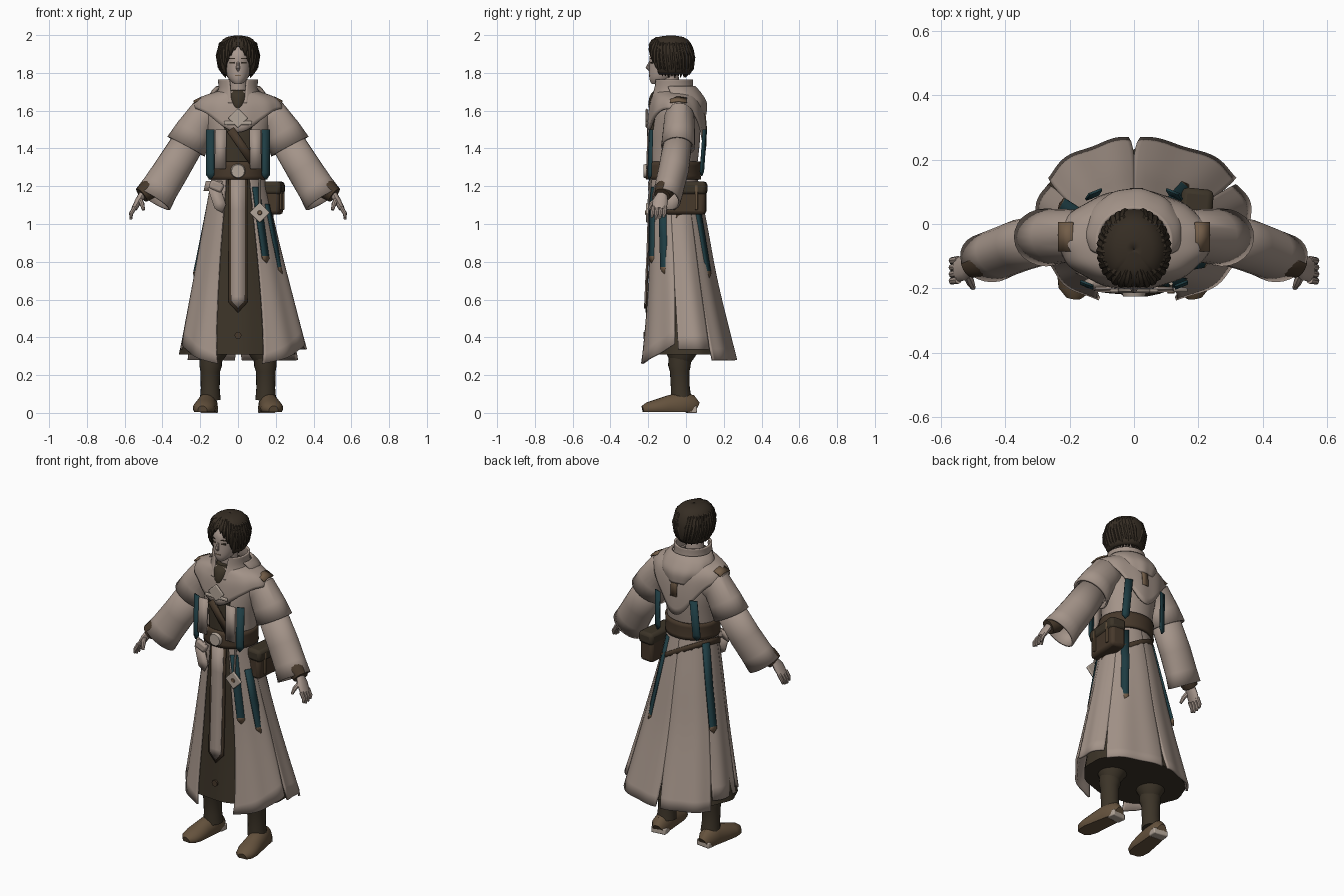
import bpy, bmesh, math
from mathutils import Vector as V, Matrix

if "Cube" in bpy.data.objects:
    bpy.data.objects.remove(bpy.data.objects["Cube"])

# Flat colours
COL = dict(cloth=(.37, .295, .25), skin=(.40, .32, .275), hair=(.036, .026, .017), dark=(.045, .034, .021),
           leather=(.062, .04, .024), boot=(.13, .085, .047), teal=(.013, .046, .056),
           patch=(.17, .11, .065), metal=(.45, .38, .32))
MAT = {}
for k_, c_ in COL.items():
    MAT[k_] = bpy.data.materials.new(k_)
    MAT[k_].diffuse_color = (*c_, 1)


def mk(name, verts, faces, mats, th=0.0, bevel=0.0, idx=None):
    me = bpy.data.meshes.new(name)
    me.from_pydata([tuple(v) for v in verts], [], faces)
    for m in mats.split():
        me.materials.append(MAT[m])
    for i in (idx or []):
        me.polygons[i].material_index = 1
    bm = bmesh.new()
    bm.from_mesh(me)
    bmesh.ops.remove_doubles(bm, verts=bm.verts, dist=1e-5)
    bmesh.ops.recalc_face_normals(bm, faces=bm.faces)
    bm.to_mesh(me)
    bm.free()
    o = bpy.data.objects.new(name, me)
    bpy.context.collection.objects.link(o)
    if th:
        s = o.modifiers.new("thickness", 'SOLIDIFY')
        s.thickness, s.offset = th, 0
    if bevel:
        b = o.modifiers.new("bevel", 'BEVEL')
        b.width, b.segments = bevel, 2
    return o


def at(lv, t):
    """Smooth interpolation through profile levels (z, half width, front y, back y)."""
    n = len(lv)
    f = t * (n - 1)
    i = max(0, min(int(f), n - 2))
    f -= i
    p = [lv[max(0, min(n - 1, i + j))] for j in (-1, 0, 1, 2)]
    return [b + .5 * f * (c - a + f * (2 * a - 5 * b + 4 * c - d + f * (3 * (b - c) + d - a)))
            for a, b, c, d in zip(*p)]


def P(lv, a, t, k=1.0):
    """Point on a profile at angle a (degrees, 0 = front, 90 = +x)."""
    z, rx, yf, yb = at(lv, t)
    r = math.radians(a)
    return V((k * rx * math.sin(r), (yf + yb) / 2 - k * (yb - yf) / 2 * math.cos(r), z))


def shell(name, lv, mat, a0=(0, 0), a1=(360, 360), hem=lambda a: 1, n=48, m=12, k=1.0,
          th=.012, s=1, fold=0.0, asym=0.0, cap=False, pw=2):
    vs, fs = [], []
    for j in range(m + 1):
        t = j / m
        lo, hi = [e[0] + (e[1] - e[0]) * t ** pw for e in (a0, a1)]
        for i in range(n + 1):
            a = lo + (hi - lo) * i / n
            p = P(lv, a, t * hem(a), k * (1 + fold * t * math.sin(math.radians(a * 11))))
            vs.append((p.x * s * (1 + asym * s * t), p.y, p.z))
    w = n + 1
    for j in range(m):
        for i in range(n):
            fs.append((j * w + i, j * w + i + 1, j * w + w + i + 1, j * w + w + i))
    if cap:
        fs += [tuple(range(n)), tuple(range(m * w, m * w + n))]
    return mk(name, vs, fs, mat, 0 if cap else th)


def tube(name, pts, rad, mat, n=16, th=0.0, floor=-1):
    pts = [V(p) for p in pts]
    ref = V((0, 1, 0)) if abs((pts[-1] - pts[0]).normalized().y) < .95 else V((1, 0, 0))
    vs, fs, c = [], [], len(pts)
    for i, p in enumerate(pts):
        d = (pts[min(i + 1, c - 1)] - pts[max(i - 1, 0)]).normalized()
        u = d.cross(ref).normalized()
        v = d.cross(u)
        ru, rv = rad[i] if isinstance(rad[i], tuple) else (rad[i], rad[i])
        for q in range(n):
            a = 2 * math.pi * q / n
            w = p + u * ru * math.cos(a) + v * rv * math.sin(a)
            vs.append((w.x, w.y, max(w.z, floor)))
    for i in range(c - 1):
        for q in range(n):
            r = (q + 1) % n
            fs.append((i * n + q, i * n + r, i * n + n + r, i * n + n + q))
    if not th:
        fs += [tuple(range(n)), tuple(range((c - 1) * n, c * n))]
    return mk(name, vs, fs, mat, th)


def ribbon(name, pts, side, mat, tip=None, th=.008):
    pts, side = [V(p) for p in pts], V(side)
    vs = [q for p in pts for q in (p - side, p + side)]
    c = len(pts)
    fs = [(2 * i, 2 * i + 1, 2 * i + 3, 2 * i + 2) for i in range(c - 1)]
    if tip:
        d = (pts[-1] - pts[-2]).normalized() * side.length
        vs += [pts[-1] + d * .6 - side, pts[-1] + d * .6 + side, pts[-1] + d * 1.7]
        fs += [(2 * c - 2, 2 * c - 1, 2 * c + 1, 2 * c), (2 * c, 2 * c + 1, 2 * c + 2)]
        return mk(name, vs, fs, mat + " " + tip, th, idx=[c - 1, c])
    return mk(name, vs, fs, mat, th)


def box(name, loc, size, mat, rot=(0, 'Z'), bevel=.006):
    M = Matrix.Translation(loc) @ Matrix.Rotation(math.radians(rot[0]), 4, rot[1])
    vs = [M @ V((x * size[0] / 2, y * size[1] / 2, z * size[2] / 2)) for x in (-1, 1) for y in (-1, 1) for z in (-1, 1)]
    return mk(name, vs, [(0, 1, 3, 2), (4, 6, 7, 5), (0, 4, 5, 1), (2, 3, 7, 6), (0, 2, 6, 4), (1, 5, 7, 3)], mat, bevel=bevel)


# Profiles
HEAD = [(1.742, .02, -.182, -.14), (1.765, .047, -.193, -.07), (1.80, .063, -.195, -.03),
        (1.85, .073, -.193, 0), (1.90, .075, -.19, .01), (1.95, .058, -.155, -.01)]
HAIR = [(1.992, .001, -.08, -.078), (1.982, .062, -.15, -.01), (1.95, .094, -.188, .025), (1.90, .106, -.203, .042),
        (1.85, .102, -.2, .04), (1.81, .089, -.185, .028), (1.775, .07, -.16, 0)]
TORSO = [(1.68, .08, -.15, .03), (1.61, .175, -.165, .06), (1.5, .168, -.185, .075),
         (1.4, .152, -.188, .07), (1.28, .145, -.188, .055)]
MANTLE = [(1.70, .095, -.165, .04), (1.665, .195, -.175, .065), (1.61, .232, -.19, .088),
          (1.5, .215, -.2, .1), (1.38, .18, -.2, .1)]
SKIRT = [(1.27, .13, -.19, .05), (1.0, .185, -.205, .105), (.68, .255, -.215, .165), (.27, .348, -.25, .265)]

# Head, face and neck
shell("head", HEAD, 'skin', cap=True)
tube("neck", [(0, -.075, 1.6), (0, -.09, 1.79)], [.055, .05], 'skin')
tube("nose", [(0, -.19, 1.86), (0, -.203, 1.825), (0, -.192, 1.812)], [.006, .011, .006], 'skin', 8)
box("mouth", (0, -.193, 1.787), (.032, .006, .005), 'patch', bevel=0)
for s in (-1, 1):
    box("eye", (s * .031, -.183, 1.853), (.026, .008, .009), 'hair', (s * 18, 'Z'), 0)
    box("eyebrow", (s * .032, -.183, 1.875), (.034, .008, .005), 'hair', (s * 18, 'Z'), 0)

# Hair cap and strands
shell("hair_cap", HAIR, 'hair', n=72, th=.014, k=.97,
      hem=lambda a: (.36 + .003 * (180 - abs(180 - a))) if abs(180 - a) > 130 else .9)
locks = [(10, .44), (22, .53), (34, .64), (46, .8), (58, .95)] + [(70 + 12 * i, .94 + .06 * (i % 2)) for i in range(10)]
for s in (-1, 1):
    for a, e in locks:
        pts = [P(HAIR, s * (a * .8 + 8 + (a * .2 - 8) * f), .12 + (e - .12) * f, .95) for f in (0, .25, .5, .75, 1)]
        tube("hair_strand", pts, [.006, .014, .017, .015, .002], 'hair', 8)

# Torso, mantle, collar and hood
shell("torso", TORSO, 'cloth', cap=True)
shell("chest_front", TORSO, 'dark', (-24, -24), (24, 24), k=1.03, n=12)
shell("mantle", MANTLE, 'cloth', n=96, fold=.012,
      hem=lambda a: .5 + (.28 if math.cos(math.radians(a)) > 0 else .47) * math.cos(math.radians(a)) ** 4)
shell("collar", [(1.765, .1, -.165, .03), (1.71, .1, -.172, .035), (1.64, .125, -.19, .06)], 'cloth', (26, 12), (334, 348))
shell("hood", [(1.725, .11, -.15, .045), (1.69, .14, -.15, .075), (1.64, .145, -.15, .103), (1.58, .11, -.14, .1)],
      'cloth', (65, 95), (295, 265), th=.014, fold=.015)
shell("scarf", [(1.71, .06, -.165, 0), (1.68, .075, -.19, .01), (1.63, .055, -.2, 0), (1.6, .02, -.19, -.1)], 'dark', cap=True)
box("chest_clasp", (0, -.208, 1.56), (.075, .012, .075), 'metal', (45, 'Y'))
box("chest_clasp_bar", (0, -.208, 1.535), (.15, .012, .02), 'metal')
ribbon("chest_strap", [(-.04, -.203, 1.5), (.085, -.2, 1.32)], (.018, 0, .012), 'leather')
ribbon("back_patch", [P(MANTLE, 178, t, 1.05) for t in (.45, .6, .75)], (.02, 0, 0), 'patch')

# Paired upper details and arms
for s in (-1, 1):
    ribbon("shoulder_patch", [(s * .212, -.085, 1.654), (s * .212, -.04, 1.661), (s * .212, .005, 1.654)], (.022 * s, 0, -.011), 'patch')
    ribbon("chest_panel", [(s * .09, -.2, 1.5), (s * .095, -.207, 1.29)], (.03, 0, 0), 'cloth')
    ribbon("chest_ribbon", [(s * .147, -.185, 1.5), (s * .147, -.192, 1.27)], (.02, s * .008, 0), 'teal', 'teal')
    ribbon("back_ribbon", [(s * .12, .1, 1.5), (s * .13, .085, 1.29)], (.02, -s * .008, 0), 'teal', 'teal')
    tube("upper_sleeve", [(s * x, y, z) for x, y, z in
         ((.09, -.035, 1.58), (.185, -.035, 1.56), (.235, -.038, 1.485), (.275, -.042, 1.41))],
         [(.07, .065), (.09, .074), (.095, .079), (.106, .084)], 'cloth', 24, .012)
    tube("lower_sleeve", [(s * x, y, z) for x, y, z in
         ((.24, -.038, 1.47), (.35, -.065, 1.29), (.41, -.088, 1.195), (.45, -.105, 1.13))],
         [(.08, .07), (.088, .074), (.092, .072), (.1, .072)], 'cloth', 24, .012)
    tube("forearm_guard", [(s * .44, -.1, 1.215), (s * .473, -.112, 1.182), (s * .51, -.126, 1.152)], [.045, .054, .043], 'leather')
    tube("palm", [(s * .5, -.122, 1.165), (s * .525, -.135, 1.125), (s * .55, -.142, 1.08)],
         [(.02, .024), (.019, .04), (.015, .038)], 'skin', 12)
    for i in range(4):
        y = -.174 + i * .021
        e = .008 * abs(i - 1.4)
        tube("finger", [(s * .546, y, 1.09), (s * .566, y - .003, 1.055), (s * .567, y - .008, 1.022 + e)], [.012, .011, .007], 'skin', 8)
    tube("thumb", [(s * .522, -.15, 1.135), (s * .508, -.182, 1.105), (s * .5, -.198, 1.075)], [.014, .013, .008], 'skin', 8)

# Under robe and split coat skirt
shell("under_robe", SKIRT, 'dark', k=.91, hem=lambda a: .95, fold=.015, cap=True)
for s in (-1, 1):
    shell("coat_front", SKIRT, 'cloth', (27, 20), (81, 76), lambda a: 1.02 - .0021 * (a - 19), 20, 16, s=s, fold=.018, asym=.09, pw=4)
    shell("coat_side", SKIRT, 'cloth', (79, 80), (122, 119), lambda a: .925, 16, 16, s=s, fold=.018, asym=.09, pw=4)
    shell("coat_back", SKIRT, 'cloth', (120, 122), (180.5, 177), lambda a: .985, 24, 16, s=s, fold=.018, asym=.09, pw=8)
    ang = 140 if s > 0 else -118
    ribbon("skirt_ribbon_back", [P(SKIRT, ang, t, 1.05) for t in (.1, .35, .6)],
           (.022 * math.cos(math.radians(ang)), .022 * math.sin(math.radians(ang)), 0), 'teal', 'patch')
for a, t0, t1 in ((38, .12, .52), (64, .22, .58)):
    ribbon("skirt_ribbon_side", [P(SKIRT, a, t0 + (t1 - t0) * f, 1.06) for f in (0, .5, 1)],
           (.022 * math.cos(math.radians(a)), .022 * math.sin(math.radians(a)), 0), 'teal', 'patch')

# Front tabard with border
T = (.05, .25, .5, .72)
ribbon("tabard_border", [P(SKIRT, 0, t, .94) for t in T], (.05, 0, 0), 'leather', 'leather')
ribbon("tabard", [P(SKIRT, 0, t, .98) for t in T], (.037, 0, 0), 'cloth', 'cloth')
tube("hem_stud", [(0, -.2, .41), (0, -.226, .41)], [.018, .018], 'leather')

# Belt, buckle, sash knot and hip strap
shell("belt", [(1.33, .15, -.2, .068), (1.28, .147, -.205, .068), (1.235, .148, -.205, .072)], 'leather', m=4, th=.016)
tube("buckle", [(0, -.206, 1.28), (0, -.226, 1.28)], [.04, .034], 'metal', 20)
ribbon("hip_strap", [P(SKIRT, a, .2 - .1 * math.cos(math.radians(a - 250)), 1.04) for a in range(90, 331, 15)], (0, 0, .018), 'leather')
box("sash_knot", (-.115, -.185, 1.2), (.075, .03, .05), 'cloth', (25, 'Y'), .012)
ribbon("sash_end", [(-.13, -.185, 1.2), (-.1, -.195, 1.11)], (.03, 0, .01), 'cloth', 'cloth')
ribbon("sash_end", [(-.09, -.19, 1.2), (-.175, -.15, 1.2)], (.006, 0, .026), 'cloth')

# Pouch and hanging charm
box("pouch", (.185, -.002, 1.125), (.09, .215, .15), 'leather', (-6, 'Z'), .018)
box("pouch_flap", (.188, -.002, 1.19), (.1, .225, .07), 'dark', (-6, 'Z'), .018)
for y in (-.065, .055):
    box("pouch_strap", (.233 + .1 * y, y, 1.14), (.014, .016, .13), 'boot', (-6, 'Z'), .003)
tube("charm_cord", [(.115, -.185, 1.24), (.115, -.2, 1.1)], [.006, .006], 'metal', 8)
box("charm", (.115, -.205, 1.06), (.076, .014, .076), 'metal', (45, 'Y'), .005)
tube("charm_centre", [(.115, -.21, 1.06), (.115, -.216, 1.06)], [.014, .01], 'patch', 12)

# Trousers, boots and heels
for s in (-1, 1):
    tube("trouser_leg", [(s * .12, -.02, .7), (s * .13, -.02, .42), (s * .14, -.025, .32), (s * .143, -.03, .27)],
         [.09, .1, .085, .055], 'dark', 20)
    tube("boot_shaft", [(s * .143, -.03, .34), (s * .145, -.035, .25), (s * .147, -.033, .22), (s * .147, -.03, .13), (s * .147, -.025, .07)],
         [.057, .06, .052, .05, .055], 'dark', 20)
    foot = ((.053, .03, .06), (.03, .048, .095), (-.03, .052, .11), (-.1, .056, .09), (-.16, .06, .07), (-.205, .05, .055), (-.228, .025, .038))
    tube("boot_foot", [(s * (.152 - .13 * (y - .05)), y, h * .35) for y, w, h in foot],
         [(h * .65, w) for y, w, h in foot], 'boot', 24, floor=.004)
    box("boot_heel", (s * .152, .028, .018), (.09, .054, .036), 'metal', (s * 7, 'Z'))

# Smooth shading with sharp edges kept
for o in bpy.context.scene.objects:
    o.select_set(True)
    bpy.context.view_layer.objects.active = o
bpy.ops.object.shade_smooth_by_angle(angle=math.radians(40))

for m in bpy.data.materials:
    if m.users and not m.is_grease_pencil:
        m.use_nodes = True
        m.node_tree.nodes["Principled BSDF"].inputs["Base Color"].default_value = m.diffuse_color
